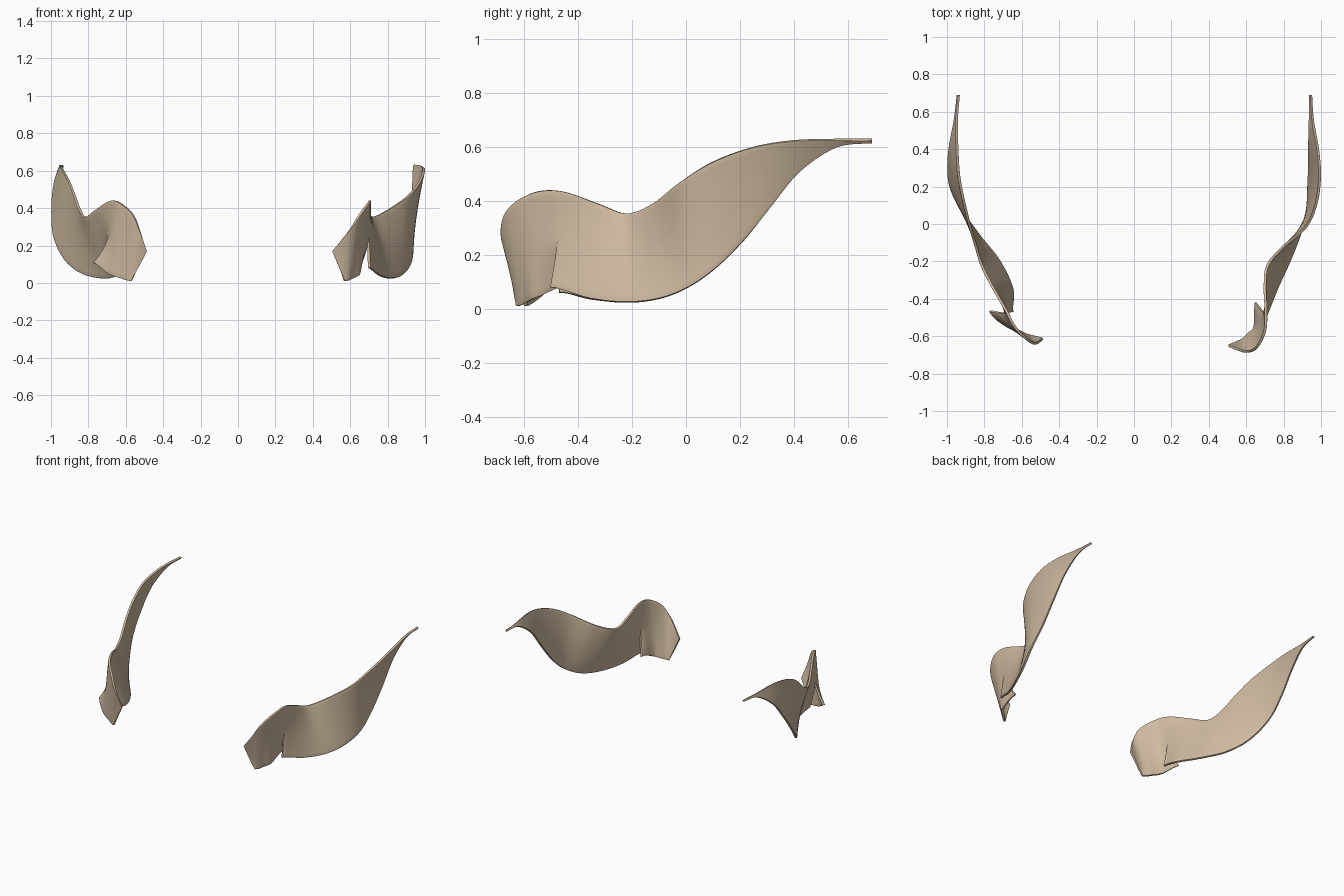
import bpy, bmesh, math
from mathutils import Vector

if "Cube" in bpy.data.objects:
    bpy.data.objects.remove(bpy.data.objects["Cube"])

# One flat colour
tan = bpy.data.materials.new("warm_tan")
tan.diffuse_color = (0.62, 0.49, 0.35, 1)
tan.use_nodes = True
tan.node_tree.nodes["Principled BSDF"].inputs["Base Color"].default_value = tan.diffuse_color

# Ribs from the pointed rear tip to the blunt front end:
# top y, z, right x, left x; bottom y, z, right x, left x
RIBS = [
    (.69, .628, .947, -.937, .69, .618, .940, -.942),
    (.55, .628, .957, -.948, .56, .603, .940, -.957),
    (.40, .624, .983, -.945, .42, .510, .937, -.983),
    (.25, .600, .993, -.935, .31, .375, .937, -.992),
    (.10, .545, .972, -.905, .20, .240, .933, -.980),
    (-.02, .470, .915, -.875, .07, .120, .925, -.920),
    (-.12, .390, .800, -.845, -.06, .050, .885, -.830),
    (-.22, .352, .715, -.815, -.20, .025, .830, -.720),
    (-.33, .390, .700, -.760, -.35, .038, .760, -.655),
    (-.46, .436, .705, -.685, -.49, .080, .690, -.690),
    (-.57, .430, .700, -.635, -.555, .045, .650, -.680),
    (-.66, .370, .655, -.565, -.59, .025, .610, -.625),
    (-.682, .280, .595, -.525, -.61, .015, .590, -.595),
    (-.65, .170, .505, -.488, -.625, .010, .570, -.570),
]
SEAM = 9      # rib where the lower half is slit
STEPS = 6     # subdivisions between ribs
ROWS = 16     # subdivisions across the ribbon


def spline(pts, i, t):
    """Smooth curve through pts, between pts[i] and pts[i + 1]."""
    a, b = pts[max(i - 1, 0)], pts[i]
    c, d = pts[i + 1], pts[min(i + 2, len(pts) - 1)]
    return 0.5 * (2 * b + (c - a) * t + (2 * a - 5 * b + 4 * c - d) * t * t
                  + (3 * b - a - 3 * c + d) * t ** 3)


def ribbon(name, left, rear_shift, flap_shift):
    def point(x, y, z):
        # the left front end is slightly shorter
        if left and y < -.5:
            y = -.5 + (y + .5) * .76
        return Vector((x, y, z))

    k = 3 if left else 2
    top = [point(r[k], r[0], r[1]) for r in RIBS]
    bot = [point(r[k + 4], r[4], r[5]) for r in RIBS]
    bm = bmesh.new()

    def sheet(first, last, shift):
        grid = []
        for n in range(first * STEPS, last * STEPS + 1):
            i = min(n // STEPS, len(RIBS) - 2)
            t = n / STEPS - i
            a, b = spline(top, i, t), spline(bot, i, t)
            near = max(0, 1 - abs(n / STEPS - SEAM) / 1.3) ** 1.5
            row = []
            for j in range(ROWS + 1):
                u = j / ROWS
                pull = max(0, 2 * u - 1) ** 1.5 * near
                row.append(bm.verts.new(a.lerp(b, u) + Vector(shift) * pull))
            grid.append(row)
        for p, q in zip(grid, grid[1:]):
            for j in range(ROWS):
                bm.faces.new((p[j], p[j + 1], q[j + 1], q[j]))

    # Rear blade and curled front flap, joined above the slit
    sheet(0, SEAM, rear_shift)
    sheet(SEAM, len(RIBS) - 1, flap_shift)
    bmesh.ops.remove_doubles(bm, verts=bm.verts, dist=0.0003)
    bmesh.ops.recalc_face_normals(bm, faces=bm.faces)
    mesh = bpy.data.meshes.new(name)
    bm.to_mesh(mesh)
    bm.free()
    mesh.materials.append(tan)
    ob = bpy.data.objects.new(name, mesh)
    bpy.context.collection.objects.link(ob)

    # Thin shell with softened rim
    shell = ob.modifiers.new("thickness", 'SOLIDIFY')
    shell.thickness = 0.014
    shell.offset = 0
    rim = ob.modifiers.new("rim", 'BEVEL')
    rim.width = 0.004
    rim.segments = 2
    rim.limit_method = 'ANGLE'
    rim.angle_limit = math.radians(50)

    bpy.ops.object.select_all(action='DESELECT')
    ob.select_set(True)
    bpy.context.view_layer.objects.active = ob
    bpy.ops.object.shade_smooth_by_angle(angle=math.radians(40))


ribbon("right_ribbon", False, (.012, -.012, 0), (-.04, .07, .01))
ribbon("left_ribbon", True, (.04, .02, -.02), (-.08, .025, .025))
